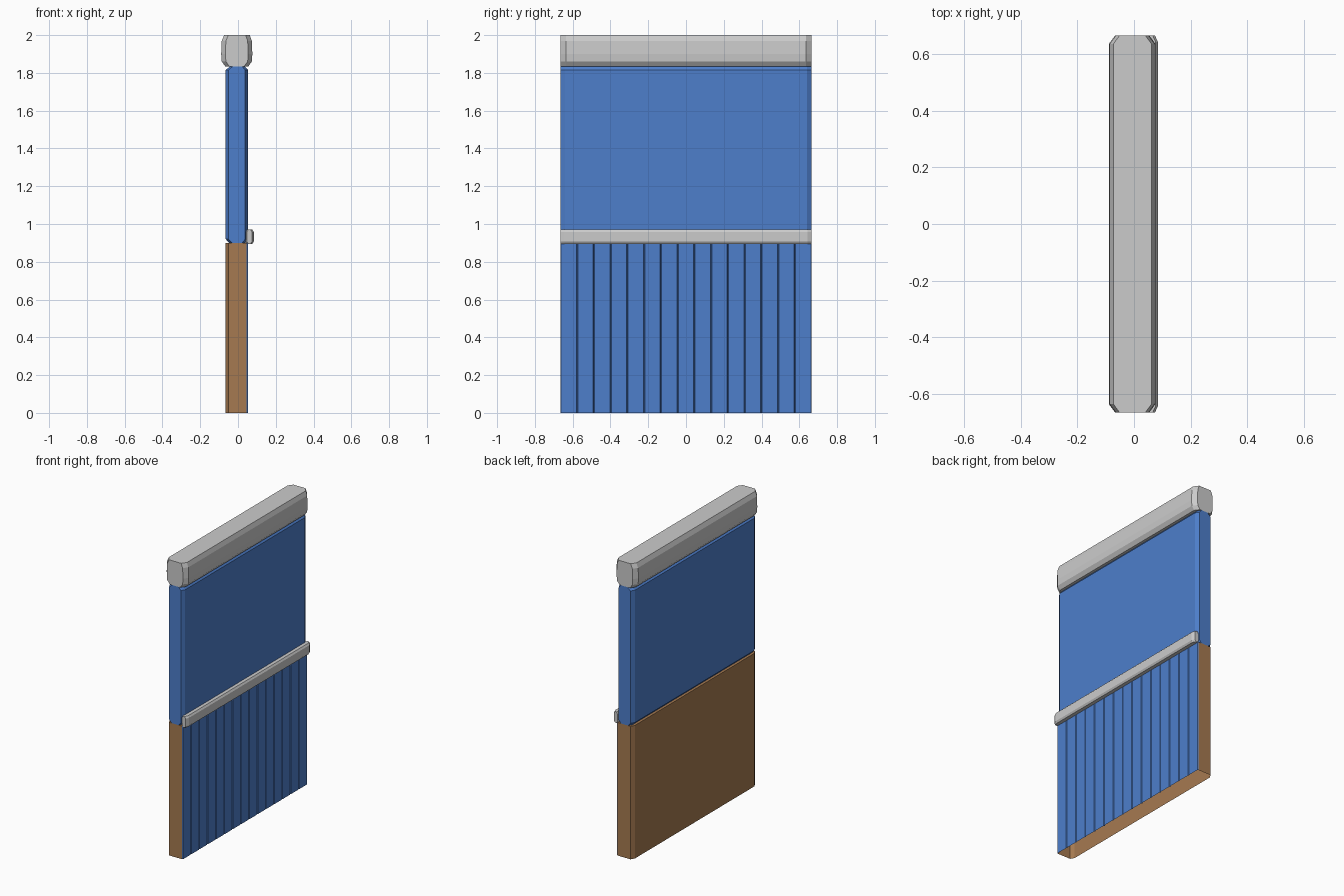
import bpy, bmesh

if "Cube" in bpy.data.objects:
    bpy.data.objects.remove(bpy.data.objects["Cube"])

HALF = 0.665  # half length along y


def mat(name, rgb):
    m = bpy.data.materials.new(name)
    m.diffuse_color = (*rgb, 1)
    m.use_nodes = True
    m.node_tree.nodes["Principled BSDF"].inputs["Base Color"].default_value = m.diffuse_color
    return m


GREY = mat("light grey", (0.60, 0.60, 0.60))
BLUE = mat("blue", (0.075, 0.21, 0.60))
BROWN = mat("wood brown", (0.38, 0.195, 0.082))


def finish(name, bm, material):
    me = bpy.data.meshes.new(name)
    bm.to_mesh(me)
    bm.free()
    me.materials.append(material)
    ob = bpy.data.objects.new(name, me)
    bpy.context.collection.objects.link(ob)
    return ob


def loft(name, rings, cx, cy, material, open_base=False):
    """Stack of eight-sided plan outlines; rings are (z, xmin, xmax)."""
    bm = bmesh.new()
    loops = []
    for z, a, b in rings:
        h = HALF
        pts = [(a + cx, -h), (b - cx, -h), (b, cy - h), (b, h - cy),
               (b - cx, h), (a + cx, h), (a, h - cy), (a, cy - h)]
        loops.append([bm.verts.new((x, y, z)) for x, y in pts])
    for lo, hi in zip(loops, loops[1:]):
        for i in range(8):
            j = (i + 1) % 8
            bm.faces.new((lo[i], lo[j], hi[j], hi[i]))
    bm.faces.new(loops[-1])
    if not open_base:
        bm.faces.new(loops[0][::-1])
    return finish(name, bm, material)


# Top cap, upper panel and dado rail
loft("top_cap", [(1.835, -0.068, 0.055), (1.86, -0.086, 0.073), (1.9, -0.089, 0.076),
                 (1.97, -0.086, 0.073), (2.0, -0.073, 0.062)], 0.022, 0.03, GREY)
loft("upper_panel", [(0.9, -0.047, 0.037), (0.92, -0.065, 0.053),
                     (1.815, -0.065, 0.053), (1.835, -0.042, 0.036)], 0.015, 0.025, BLUE)
loft("dado_rail", [(0.895, 0.044, 0.076), (0.907, 0.037, 0.084),
                   (0.958, 0.037, 0.084), (0.97, 0.044, 0.076)], 0.01, 0.022, GREY)

# Lower wooden backing: open underneath and on the plank side
bm = bmesh.new()
X = 0.046
outline = [(X, HALF), (-0.05, HALF), (-0.065, HALF - 0.025),
           (-0.065, 0.025 - HALF), (-0.05, -HALF), (X, -HALF)]
low = [bm.verts.new((x, y, 0)) for x, y in outline]
top = [bm.verts.new((x, y, 0.9)) for x, y in outline]
for i in range(5):
    bm.faces.new((low[i], low[i + 1], top[i + 1], top[i]))
bm.faces.new(top)
finish("lower_backing", bm, BROWN)

# Lower planks: one strip with fifteen boards and narrow grooves
bm = bmesh.new()
N, G = 15, 0.004
pitch = 2 * HALF / N
profile = [(X, -HALF)]
for i in range(N):
    y0 = -HALF + i * pitch
    profile += [(0.052, y0 + G), (0.052, y0 + pitch - G), (X, y0 + pitch)]
low = [bm.verts.new((x, y, 0)) for x, y in profile]
top = [bm.verts.new((x, y, 0.9)) for x, y in profile]
for i in range(len(profile) - 1):
    bm.faces.new((low[i], low[i + 1], top[i + 1], top[i]))
finish("lower_planks", bm, BLUE)
